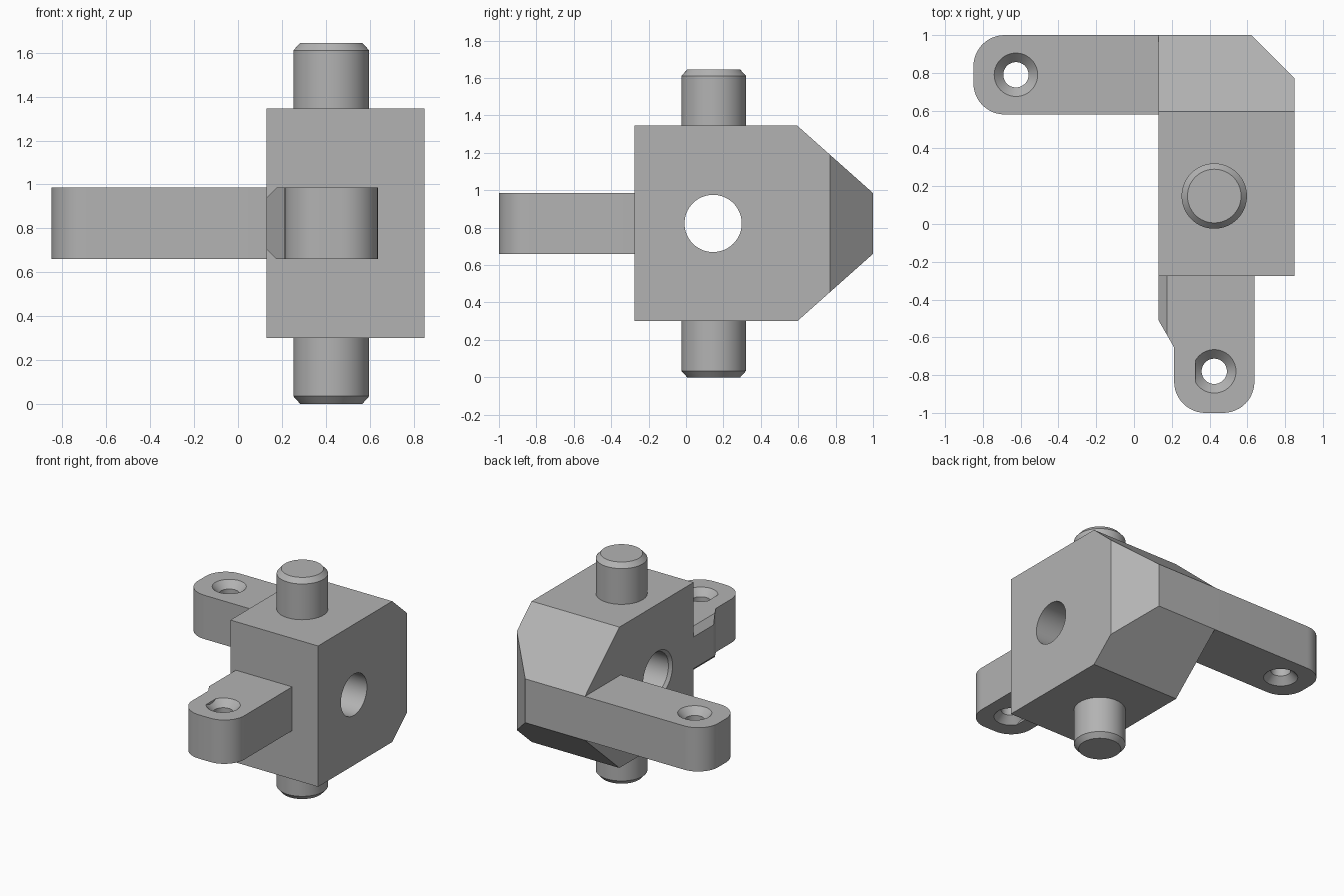
import bpy, bmesh
from math import sin, cos, pi
from mathutils import Vector, Matrix

if "Cube" in bpy.data.objects:
    bpy.data.objects.remove(bpy.data.objects["Cube"], do_unlink=True)

GREY = (0.45, 0.45, 0.45, 1)
metal = bpy.data.materials.new("plain_grey")
metal.use_nodes = True
metal.diffuse_color = GREY
metal.node_tree.nodes["Principled BSDF"].inputs["Base Color"].default_value = GREY

ARM_LOW, ARM_TOP, MID = 0.66, 0.985, 0.8225
BLOCK_LEFT, BLOCK_RIGHT, BLOCK_FRONT = 0.13, 0.85, -0.275


def finish(name, bm):
    bmesh.ops.recalc_face_normals(bm, faces=bm.faces)
    mesh = bpy.data.meshes.new(name)
    bm.to_mesh(mesh)
    bm.free()
    ob = bpy.data.objects.new(name, mesh)
    bpy.context.collection.objects.link(ob)
    mesh.materials.append(metal)
    return ob


def prism(points, extrude):
    """Solid from a flat outline pushed along a vector."""
    bm = bmesh.new()
    face = bm.faces.new([bm.verts.new(p) for p in points])
    ext = bmesh.ops.extrude_face_region(bm, geom=[face])
    moved = [v for v in ext["geom"] if isinstance(v, bmesh.types.BMVert)]
    bmesh.ops.translate(bm, verts=moved, vec=extrude)
    return bm


def lathe(name, profile, matrix, sides=64):
    """Closed turned solid from (radius, height) pairs."""
    bm = bmesh.new()
    rings = [[bm.verts.new((r * cos(2 * pi * i / sides), r * sin(2 * pi * i / sides), h))
              for i in range(sides)] for r, h in profile]
    for a, b in zip(rings, rings[1:]):
        for i in range(sides):
            j = (i + 1) % sides
            bm.faces.new((a[i], a[j], b[j], b[i]))
    bm.faces.new(rings[0])
    bm.faces.new(rings[-1])
    bm.transform(matrix)
    return finish(name, bm)


def slice_off(bm, point, normal):
    geom = bm.verts[:] + bm.edges[:] + bm.faces[:]
    bmesh.ops.bisect_plane(bm, geom=geom, plane_co=point, plane_no=normal, clear_outer=True)
    bmesh.ops.holes_fill(bm, edges=[e for e in bm.edges if e.is_boundary])


def cut(ob, cutter):
    mod = ob.modifiers.new("cut", 'BOOLEAN')
    mod.operation, mod.solver, mod.object = 'DIFFERENCE', 'EXACT', cutter
    bpy.context.view_layer.objects.active = ob
    bpy.ops.object.modifier_apply(modifier=mod.name)
    bpy.data.objects.remove(cutter, do_unlink=True)


def smooth(ob):
    bpy.ops.object.select_all(action='DESELECT')
    ob.select_set(True)
    bpy.context.view_layer.objects.active = ob
    bpy.ops.object.shade_smooth_by_angle(angle=pi / 6)


def arm(name, root, direction, length, half, hole):
    """Flat lug with a rounded end and a hole countersunk on both faces."""
    d = Vector(direction)
    side = Vector((-d.y, d.x, 0))
    r, steps = 0.165, 12
    outline = [root - side * half]
    for sign in (-1, 1):
        for i in range(steps + 1):
            t = pi / 2 * (i if sign < 0 else steps - i) / steps
            outline.append(root + d * (length - r + r * sin(t))
                           + side * sign * (half - r + r * cos(t)))
    outline.append(root + side * half)
    ob = finish(name, prism(outline, (0, 0, ARM_TOP - ARM_LOW)))
    bore, rim, sink, over = 0.067, 0.115, 0.05, 0.02
    profile = [(rim, ARM_LOW - over), (rim, ARM_LOW), (bore, ARM_LOW + sink),
               (bore, ARM_TOP - sink), (rim, ARM_TOP), (rim, ARM_TOP + over)]
    cut(ob, lathe("hole_cutter", profile, Matrix.Translation(hole)))
    smooth(ob)


# Main block: side profile with sloped back, one bevelled rear corner
half_profile = [(BLOCK_FRONT, 0.5225), (0.595, 0.5225), (1.0, 0.1625)]
outline = [(BLOCK_LEFT, y, MID + h) for y, h in half_profile]
outline += [(BLOCK_LEFT, y, MID - h) for y, h in reversed(half_profile)]
bm = prism(outline, (BLOCK_RIGHT - BLOCK_LEFT, 0, 0))
slice_off(bm, (BLOCK_RIGHT, 0.77, MID), (1, 1, 0))
block = finish("main_block", bm)

# Cross bore through the block, with a small lead-in on the arm side
bore = 0.153
along_x = Matrix.Translation((0, 0.145, MID)) @ Matrix.Rotation(pi / 2, 4, 'Y')
cut(block, lathe("bore_cutter", [(bore + 0.02, BLOCK_LEFT - 0.02), (bore + 0.02, BLOCK_LEFT),
                                 (bore, BLOCK_LEFT + 0.02), (bore, 1.0)], along_x))
smooth(block)

# Upper and lower pins with bevelled tips
for name, flip in (("upper_pin", 1), ("lower_pin", -1)):
    place = Matrix.Translation((0.425, 0.148, MID)) @ Matrix.Diagonal((1, 1, flip, 1))
    smooth(lathe(name, [(0.173, 0.515), (0.173, 0.788), (0.142, 0.8225)], place))

# Side arm and front arm
arm("side_arm", Vector((BLOCK_LEFT, 0.79, ARM_LOW)), (-1, 0, 0), 0.98, 0.21,
    (-0.625, 0.79, 0))
arm("front_arm", Vector((0.425, BLOCK_FRONT, ARM_LOW)), (0, -1, 0), 0.725, 0.2125,
    (0.425, -0.78, 0))

# Gusset beside the front arm: bevelled outer edges, diagonal nose
gusset_half = [(0.325, 0.1625), (0.175, 0.1625), (BLOCK_LEFT, 0.1175)]
section = [(x, BLOCK_FRONT, MID + h) for x, h in gusset_half]
section += [(x, BLOCK_FRONT, MID - h) for x, h in reversed(gusset_half)]
bm = prism(section, (0, -0.6, 0))
slice_off(bm, (BLOCK_LEFT, -0.51, MID), (-0.34, -0.195, 0))
finish("front_arm_gusset", bm)
